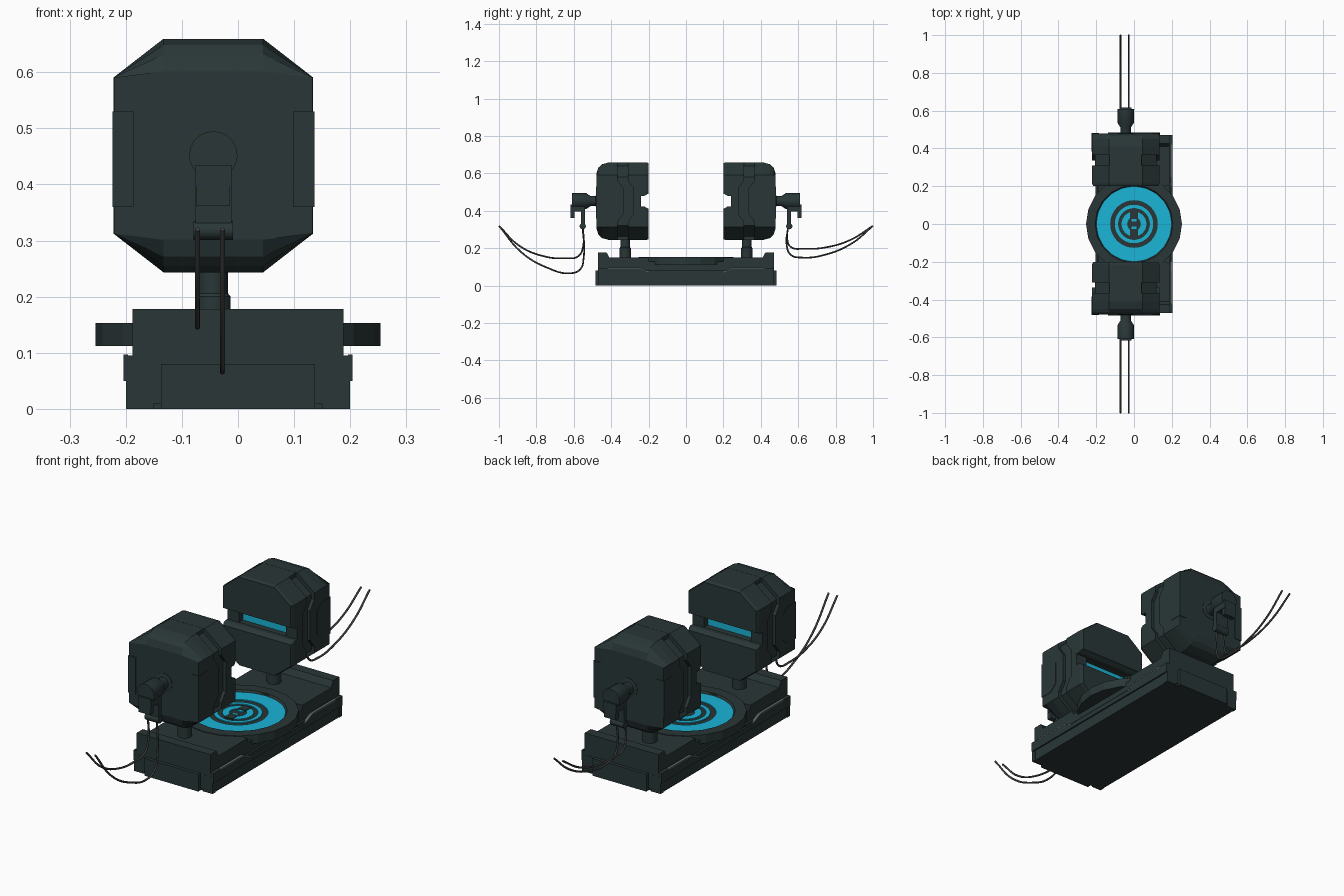
import bpy, bmesh, math
from mathutils import Vector

if "Cube" in bpy.data.objects:
    bpy.data.objects.remove(bpy.data.objects["Cube"])


def material(name, rgb):
    m = bpy.data.materials.new(name)
    m.diffuse_color = (*rgb, 1)
    m.use_nodes = True
    m.node_tree.nodes["Principled BSDF"].inputs["Base Color"].default_value = m.diffuse_color
    return m


DARK = material("dark slate", (0.0225, 0.037, 0.038))
CYAN = material("cyan glow", (0.011, 0.46, 0.68))
WIRE = material("wire grey", (0.05, 0.052, 0.053))
TRIM = material("trim grey", (0.13, 0.14, 0.145))
CX, CZ = -0.044, 0.4515          # head centre


def select(ob):
    bpy.ops.object.select_all(action='DESELECT')
    ob.select_set(True)
    bpy.context.view_layer.objects.active = ob


def finish(name, bm, mat=DARK, smooth=False):
    bmesh.ops.recalc_face_normals(bm, faces=bm.faces)
    me = bpy.data.meshes.new(name)
    bm.to_mesh(me)
    bm.free()
    me.materials.append(mat)
    ob = bpy.data.objects.new(name, me)
    bpy.context.collection.objects.link(ob)
    if smooth:
        select(ob)
        bpy.ops.object.shade_smooth_by_angle(angle=math.radians(35))
    return ob


def loft(name, rings, mat=DARK, smooth=False, loop=False):
    """Skin a list of equal-length point rings; capped unless looped."""
    bm = bmesh.new()
    vs = [[bm.verts.new(p) for p in r] for r in rings]
    n = len(vs[0])
    pairs = list(zip(vs, vs[1:])) + ([(vs[-1], vs[0])] if loop else [])
    for a, b in pairs:
        for i in range(n):
            j = (i + 1) % n
            bm.faces.new((a[i], a[j], b[j], b[i]))
    if not loop:
        bm.faces.new(vs[0])
        bm.faces.new(vs[-1])
    return finish(name, bm, mat, smooth)


def prism(name, yz, x0, x1, mat=DARK):
    return loft(name, [[(x, y, z) for y, z in yz] for x in (x0, x1)], mat)


def box(name, x0, x1, y0, y1, z0, z1, mat=DARK):
    return prism(name, [(y0, z0), (y1, z0), (y1, z1), (y0, z1)], x0, x1, mat)


def turned(name, origin, axis, prof, n=20, mat=DARK, loop=False, smooth=True):
    """Turn (radius, distance) points around an axis."""
    o, a = Vector(origin), Vector(axis)
    u = Vector((0, 0, 1)) if abs(a.z) < 0.5 else Vector((1, 0, 0))
    v = a.cross(u)
    rings = [[o + a * d + (u * math.cos(2 * math.pi * i / n) + v * math.sin(2 * math.pi * i / n)) * r
              for i in range(n)] for r, d in prof]
    return loft(name, rings, mat, smooth, loop)


def cut(ob, cutter):
    m = ob.modifiers.new("cut", 'BOOLEAN')
    m.operation, m.solver, m.object = 'DIFFERENCE', 'EXACT', cutter
    select(ob)
    bpy.ops.object.modifier_apply(modifier=m.name)
    bpy.data.objects.remove(cutter)


def octagon(y, hx, hz, fx=0.089, corner=0.139):
    c = min(corner, hz - 0.005)
    q = [(fx, hz), (hx, c), (hx, -c), (fx, -hz), (-fx, -hz), (-hx, -c), (-hx, c), (-fx, hz)]
    return [(CX + x, y, CZ + z) for x, z in q]


# Base: body with raised end lips, skirt, feet, side rails and thin rail trim
half = [(0.20, 0.13), (0.20, 0.15), (0.41, 0.15), (0.425, 0.178), (0.47, 0.178), (0.47, 0.01)]
prism("base_body", half + [(-y, z) for y, z in reversed(half)], -0.188, 0.188)
box("base_skirt", -0.197, 0.197, -0.465, 0.465, 0, 0.08)
rail = [(0.47, 0.05), (0.47, 0.095), (0.25, 0.095), (0.20, 0.072)]
rail += [(-y, z) for y, z in reversed(rail)]
for s in (-1, 1):
    prism("side_rail", rail, s * 0.18, s * 0.204)
    box("end_plate", -0.137, 0.137, s * 0.46, s * 0.485, 0, 0.08)
    for t in (-1, 1):
        box("foot", s * 0.15, s * 0.2, t * 0.45, t * 0.471, 0, 0.078)
        trim = [(0.42, 0.092), (0.42, 0.097), (0.25, 0.097), (0.20, 0.074), (0.20, 0.069), (0.25, 0.092)]
        prism("rail_trim", [(t * y, z) for y, z in trim], s * 0.196, s * 0.2045, TRIM)

# Round platform with concentric light rings
turned("platform_rim", (0, 0, 0), (0, 0, 1),
       [(0.19, 0.112), (0.254, 0.112), (0.254, 0.153), (0.206, 0.153), (0.199, 0.142)], 20,
       loop=True, smooth=False)
turned("platform_floor", (0, 0, 0), (0, 0, 1), [(0.203, 0.115), (0.203, 0.14)], 40)


def light_ring(r0, r1):
    turned("light_ring", (0, 0, 0), (0, 0, 1),
           [(r0, 0.138), (r1, 0.138), (r1, 0.144), (r0, 0.144)], 40, CYAN, True)


light_ring(0.126, 0.199)
light_ring(0.084, 0.102)
light_ring(0.036, 0.066)
for s in (-1, 1):
    box("centre_inset", -0.02, 0.02, s * 0.03, s * 0.07, 0.139, 0.146)
    box("centre_light", -0.014, 0.014, s * 0.012, s * 0.026, 0.139, 0.1445, CYAN)

# Wire paths as (distance along y, z), shallow and deep, for each end
WIRES = {
    -1: [[(0.553, 0.31), (0.55, 0.21), (0.575, 0.158), (0.65, 0.146), (0.76, 0.157), (0.89, 0.212), (1, 0.32)],
         [(0.55, 0.31), (0.547, 0.15), (0.565, 0.088), (0.62, 0.066), (0.74, 0.095), (0.88, 0.178), (1, 0.32)]],
    1: [[(0.545, 0.31), (0.541, 0.25), (0.56, 0.207), (0.63, 0.197), (0.75, 0.205), (0.88, 0.245), (1, 0.32)],
        [(0.545, 0.31), (0.538, 0.22), (0.56, 0.165), (0.62, 0.15), (0.75, 0.167), (0.89, 0.228), (1, 0.32)]]}

for s in (-1, 1):
    # Head shell: octagonal loft, rounded at the outer end
    secs = [(0.200, 0.172, 0.203), (0.214, 0.178, 0.208), (0.41, 0.178, 0.208),
            (0.45, 0.178, 0.197), (0.468, 0.178, 0.18), (0.478, 0.177, 0.15)]
    head = loft("head_shell", [octagon(s * y, hx, hz) for y, hx, hz in secs])

    # Zigzag channel around the shell, and slot with a deep pocket in the inner face
    z_left = [(0.365, 0.75), (0.365, 0.56), (0.335, 0.52), (0.335, 0.383), (0.365, 0.343), (0.365, 0.15)]
    z_right = [(y - 0.055, z) for y, z in reversed(z_left)]
    cut(head, prism("channel_cutter", [(s * y, z) for y, z in z_left + z_right], CX - 0.3, CX + 0.3))
    slot = [(0.15, 0.40), (0.15, 0.50), (0.205, 0.49), (0.222, 0.48), (0.24, 0.48),
            (0.24, 0.423), (0.222, 0.423), (0.205, 0.413)]
    cut(head, prism("slot_cutter", [(s * y, z) for y, z in slot], CX - 0.3, CX + 0.3))
    cut(head, box("pocket_cutter", CX - 0.12, CX + 0.12, s * 0.23, s * 0.272, 0.424, 0.479))
    box("slot_light", CX - 0.118, CX + 0.118, s * 0.266, s * 0.273, 0.425, 0.478, CYAN)

    # Core fills the channel, bridges close it on the top and bottom
    loft("head_core", [octagon(s * y, 0.163, 0.193, 0.08, 0.129) for y in (0.279, 0.40)])
    for z in (-1, 1):
        box("head_bridge", CX - 0.085, CX + 0.085, s * 0.29, s * 0.39, CZ + z * 0.18, CZ + z * 0.2075)

    # Wrap-around side panels
    panel = [(0.481, 0.36), (0.481, 0.53), (0.42, 0.53), (0.385, 0.50), (0.385, 0.39), (0.42, 0.36)]
    for t in (-1, 1):
        prism("side_panel", [(s * y, z) for y, z in panel], CX + t * 0.142, CX + t * 0.18)

    # Stem between base and head
    turned("stem", (CX, s * 0.325, 0), (0, 0, 1),
           [(0.031, 0.14), (0.031, 0.2), (0.026, 0.206), (0.026, 0.27)], 16)

    # Rear connector, its hanging bracket and the wire clamp
    turned("connector", (CX, s * 0.465, 0.452), (0, s, 0),
           [(0.043, 0), (0.043, 0.015), (0.027, 0.018), (0.027, 0.045), (0.043, 0.07), (0.043, 0.145)], 20)
    box("bracket", CX - 0.032, CX + 0.032, s * 0.545, s * 0.618, 0.395, 0.435)
    box("bracket_lip", CX - 0.03, CX + 0.03, s * 0.595, s * 0.618, 0.362, 0.40)
    box("bracket_arm", CX - 0.032, CX + 0.032, s * 0.541, s * 0.562, 0.33, 0.42)
    turned("wire_clamp", (CX - 0.035, s * 0.552, 0.318), (1, 0, 0), [(0.017, 0), (0.017, 0.07)], 12)

    # Two hanging wires
    for x, path in zip((-0.072, -0.028), WIRES[s]):
        cu = bpy.data.curves.new("wire", 'CURVE')
        cu.dimensions, cu.bevel_depth, cu.bevel_resolution = '3D', 0.0045, 2
        cu.resolution_u, cu.use_fill_caps = 6, True
        sp = cu.splines.new('BEZIER')
        sp.bezier_points.add(len(path) - 1)
        for p, (y, z) in zip(sp.bezier_points, path):
            p.co = (x, s * y, z)
            p.handle_left_type = p.handle_right_type = 'AUTO'
        cu.materials.append(WIRE)
        ob = bpy.data.objects.new("wire", cu)
        bpy.context.collection.objects.link(ob)
        select(ob)
        bpy.ops.object.convert(target='MESH')
